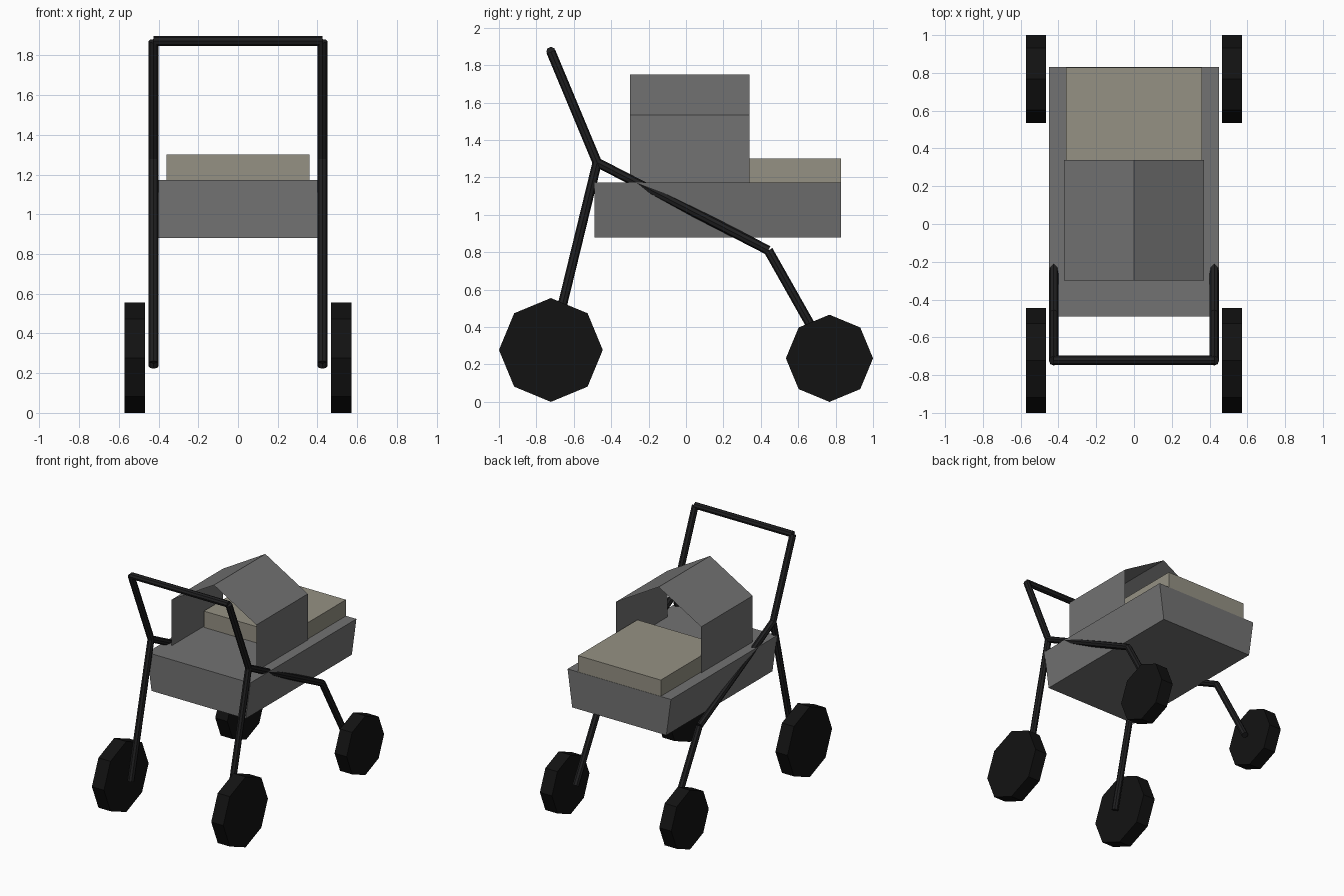
import bpy, bmesh, math
from mathutils import Vector

if "Cube" in bpy.data.objects:
    bpy.data.objects.remove(bpy.data.objects["Cube"])


def material(name, rgb):
    m = bpy.data.materials.new(name)
    m.diffuse_color = (*rgb, 1)
    m.use_nodes = True
    m.node_tree.nodes["Principled BSDF"].inputs["Base Color"].default_value = m.diffuse_color
    return m


FABRIC = material("grey_fabric", (0.17, 0.17, 0.17))
CUSHION = material("beige_cushion", (0.30, 0.285, 0.23))
TUBE = material("dark_tube", (0.014, 0.014, 0.015))
RUBBER = material("black_rubber", (0.006, 0.006, 0.006))


def extrude_profile(name, pts, y0, y1, mat, closed=True):
    """Sweep an x/z profile along y; open profiles give a thin sheet."""
    bm = bmesh.new()
    a = [bm.verts.new((x, y0, z)) for x, z in pts]
    b = [bm.verts.new((x, y1, z)) for x, z in pts]
    n = len(pts)
    for i in range(n if closed else n - 1):
        j = (i + 1) % n
        bm.faces.new((a[i], a[j], b[j], b[i]))
    if closed:
        bm.faces.new(a)
        bm.faces.new(b)
        bmesh.ops.recalc_face_normals(bm, faces=bm.faces)
    me = bpy.data.meshes.new(name)
    bm.to_mesh(me)
    bm.free()
    ob = bpy.data.objects.new(name, me)
    bpy.context.collection.objects.link(ob)
    me.materials.append(mat)
    return ob


def rod(name, p, q, radius, mat, sides=8):
    """Capped cylinder from p to q."""
    p, q = Vector(p), Vector(q)
    bpy.ops.mesh.primitive_cylinder_add(vertices=sides, radius=radius, depth=(q - p).length,
                                        location=(p + q) / 2)
    ob = bpy.context.object
    ob.name = name
    ob.rotation_mode = 'QUATERNION'
    ob.rotation_quaternion = (q - p).to_track_quat('Z', 'Y')
    ob.data.materials.append(mat)
    return ob


# Tub, tapering slightly towards its base
extrude_profile("tub", [(-0.41, 0.88), (0.41, 0.88), (0.45, 1.172), (-0.45, 1.172)],
                -0.49, 0.83, FABRIC)

# Cushion at the foot end
extrude_profile("cushion", [(-0.36, 1.16), (0.36, 1.16), (0.36, 1.3), (-0.36, 1.3)],
                0.09, 0.828, CUSHION)

# Open-ended hood sheet
extrude_profile("hood", [(0.37, 1.17), (0.37, 1.535), (0, 1.75), (-0.37, 1.535), (-0.37, 1.17)],
                -0.30, 0.34, FABRIC, closed=False)

# Frame tubes and wheels on both sides
R = 0.025
joint = (-0.475, 1.28)
elbow = (0.44, 0.81)
tubes = {
    "handle_arm": ((-0.722, 1.872), joint),
    "handle_end_leg": (joint, (-0.725, 0.255)),
    "side_rail": (joint, elbow),
    "foot_end_leg": (elbow, (0.765, 0.235)),
}
wheels = {"large_wheel": (-0.7225, 0.2775), "small_wheel": (0.767, 0.233)}
for side, label in ((-1, "left"), (1, "right")):
    x = 0.425 * side
    for name, (p, q) in tubes.items():
        rod(f"{name}_{label}", (x, *p), (x, *q), R, TUBE)
    for name, (y, r) in wheels.items():
        rod(f"{name}_{label}", (0.467 * side, y, r), (0.572 * side, y, r), r, RUBBER)

# Handle crossbar
rod("handle_bar", (-0.425, -0.722, 1.873), (0.425, -0.722, 1.873), R, TUBE)
